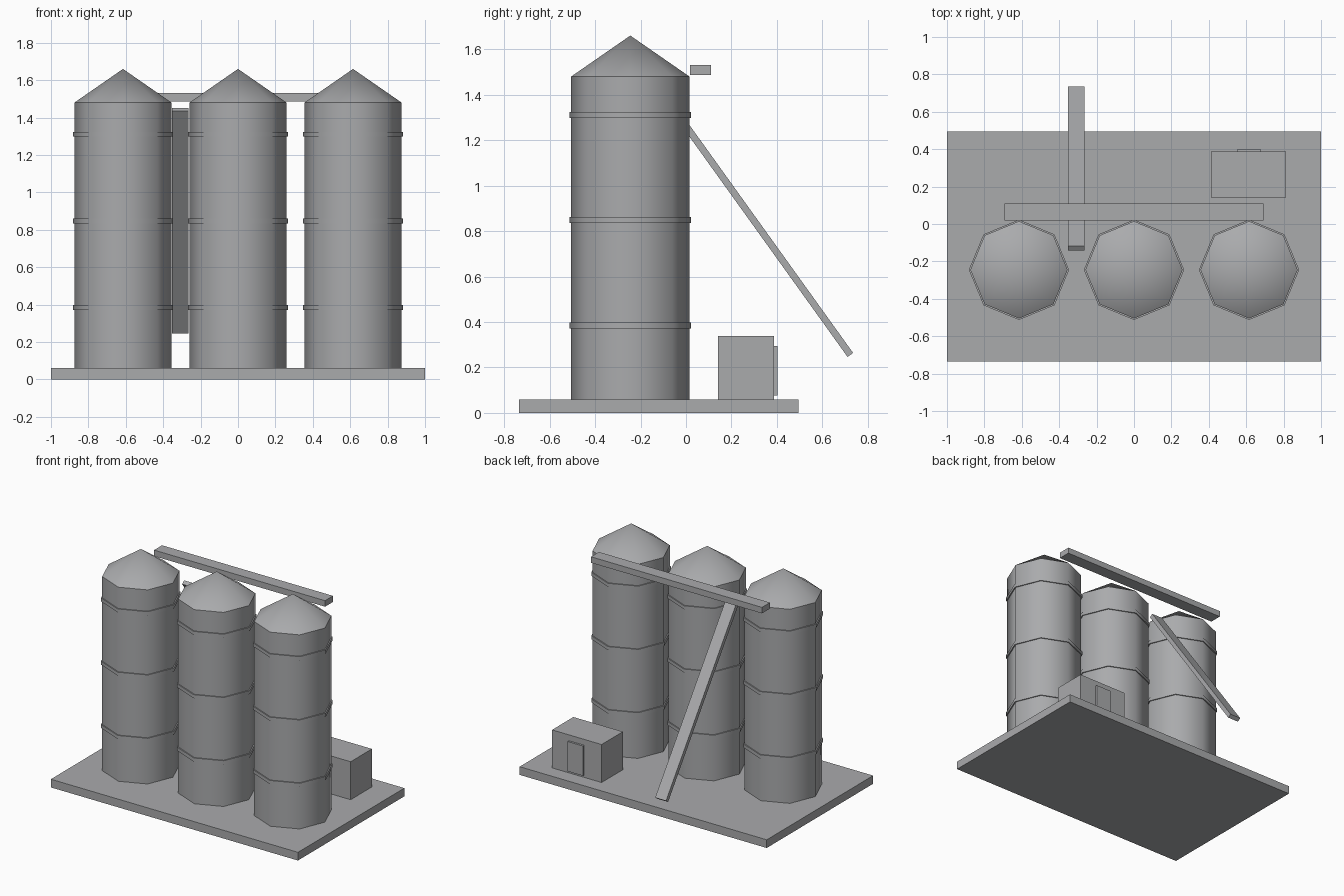
import bpy
import math

if "Cube" in bpy.data.objects:
    bpy.data.objects.remove(bpy.data.objects["Cube"], do_unlink=True)

# Single painted metal grey
grey = bpy.data.materials.new("metal_grey")
grey.use_nodes = True
colour = (0.40, 0.405, 0.415, 1)
grey.diffuse_color = colour
grey.node_tree.nodes["Principled BSDF"].inputs["Base Color"].default_value = colour


def finish(name):
    obj = bpy.context.object
    obj.name = name
    obj.data.materials.append(grey)
    return obj


def box(name, x, y, z):
    """Box from (min, max) pairs on each axis."""
    spans = (x, y, z)
    bpy.ops.mesh.primitive_cube_add(size=1, location=[(a + b) / 2 for a, b in spans])
    obj = finish(name)
    obj.scale = [b - a for a, b in spans]
    bpy.ops.object.transform_apply(location=False, rotation=False, scale=True)
    return obj


def octagon(name, x, y, z0, z1, r0, r1):
    """Eight-sided drum or cone, smooth around its sides."""
    bpy.ops.mesh.primitive_cone_add(vertices=8, radius1=r0, radius2=r1,
                                    depth=z1 - z0, location=(x, y, (z0 + z1) / 2))
    obj = finish(name)
    bpy.ops.object.shade_smooth_by_angle(angle=math.radians(50))
    return obj


# Ground slab
box("base_slab", (-1, 1), (-0.735, 0.495), (0, 0.06))

# Three silos, each with a cone roof and three hoops
silo_y = -0.245
radius = 0.26
for x, side in ((-0.615, "right"), (0, "middle"), (0.615, "left")):
    octagon(side + "_silo_wall", x, silo_y, 0.06, 1.48, radius, radius)
    octagon(side + "_silo_roof", x, silo_y, 1.48, 1.66, radius, 0)
    for level, z in (("lower", 0.385), ("middle", 0.848), ("upper", 1.311)):
        octagon(f"{side}_silo_{level}_hoop", x, silo_y, z - 0.013, z + 0.013, 0.268, 0.268)

# Top conveyor behind the roofs
box("top_conveyor", (-0.692, 0.692), (0.018, 0.11), (1.487, 1.531))

# Sloping conveyor between two silos
run, rise = 0.853, 1.188
conveyor = box("sloping_conveyor", (-0.044, 0.044),
               (-0.015, 0.015), (-math.hypot(run, rise) / 2, math.hypot(run, rise) / 2))
conveyor.location = (-0.309, 0.2965, 0.849)
conveyor.rotation_euler.x = math.atan2(run, rise)

# Control hut with door at the back
box("control_hut", (0.412, 0.813), (0.141, 0.387), (0.06, 0.338))
box("hut_door", (0.553, 0.676), (0.38, 0.402), (0.077, 0.295))
